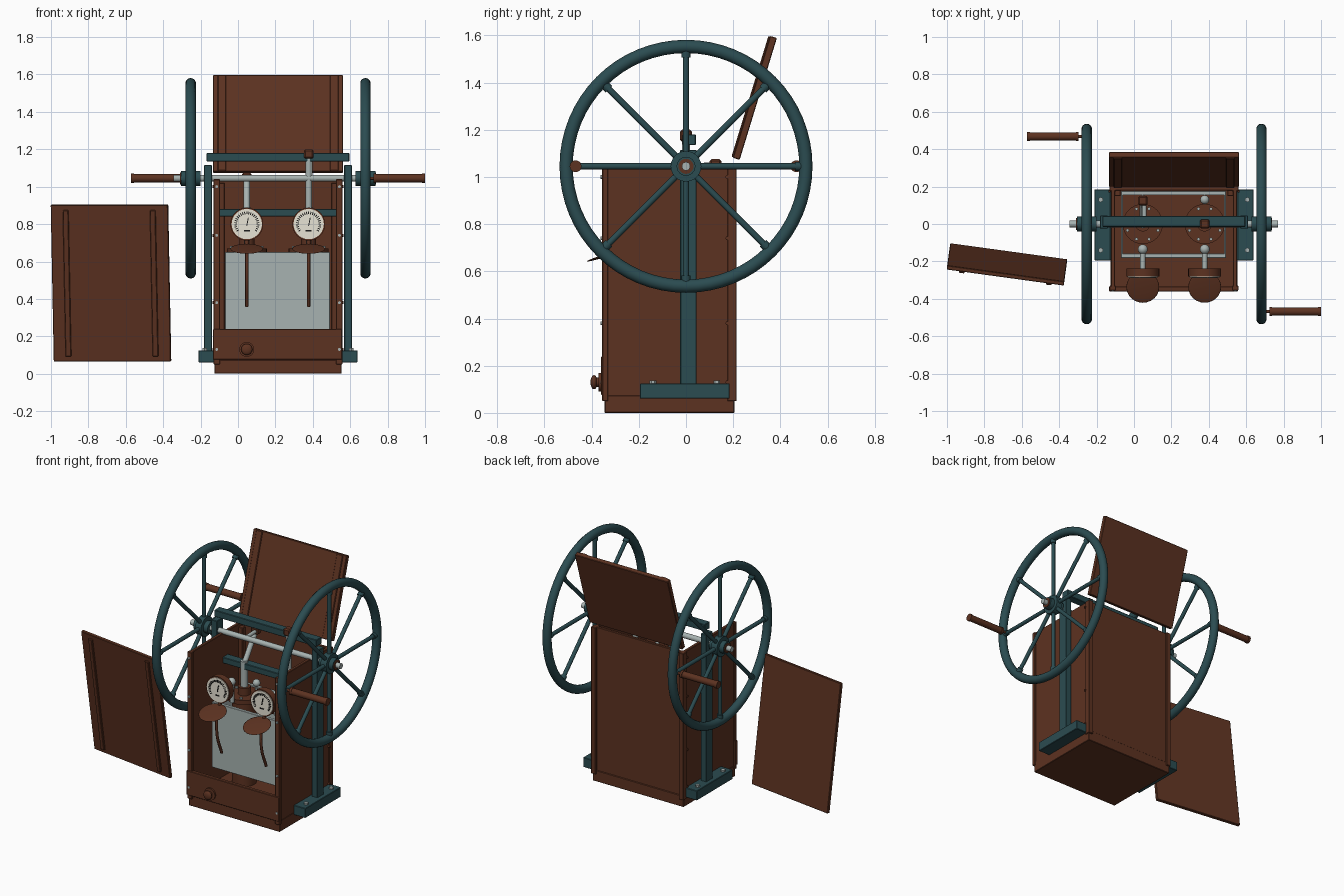
import bpy
import math
from mathutils import Vector

cube = bpy.data.objects.get("Cube")
if cube:
    bpy.data.objects.remove(cube, do_unlink=True)


def material(name, rgb):
    m = bpy.data.materials.new(name)
    m.use_nodes = True
    m.diffuse_color = (*rgb, 1)
    m.node_tree.nodes["Principled BSDF"].inputs["Base Color"].default_value = (*rgb, 1)
    return m


WOOD = material("red brown wood", (0.108, 0.032, 0.015))
TEAL = material("teal iron", (0.024, 0.072, 0.082))
STEEL = material("pale steel", (0.39, 0.45, 0.44))
CREAM = material("cream dial", (0.8, 0.77, 0.66))
BLACK = material("black ink", (0.01, 0.01, 0.01))

CX = 0.214           # cabinet centre line
AXLE = 1.045         # axle height


def finish(name, mat, smooth=True):
    ob = bpy.context.object
    ob.name = name
    ob.data.materials.append(mat)
    if smooth:
        bpy.ops.object.shade_smooth_by_angle(angle=math.radians(40))
    return ob


def block(name, centre, size, mat, rot=(0, 0, 0), bevel=0.003):
    bpy.ops.mesh.primitive_cube_add(size=1, location=centre, rotation=rot)
    ob = bpy.context.object
    ob.scale = size
    bpy.ops.object.transform_apply(location=False, rotation=False, scale=True)
    if bevel:
        mod = ob.modifiers.new("edge", "BEVEL")
        mod.width = bevel
        mod.segments = 1
    return finish(name, mat, False)


def span(name, x, y, z, mat, bevel=0.003):
    lo, hi = zip(x, y, z)
    centre = [(a + b) / 2 for a, b in zip(lo, hi)]
    return block(name, centre, [b - a for a, b in zip(lo, hi)], mat, bevel=bevel)


def rod(name, a, b, r, mat, sides=20):
    a, b = Vector(a), Vector(b)
    d = b - a
    bpy.ops.mesh.primitive_cylinder_add(vertices=sides, radius=r, depth=d.length, location=(a + b) / 2,
                                        rotation=d.to_track_quat("Z", "Y").to_euler())
    return finish(name, mat)


def ball(name, p, r, mat, squash=(1, 1, 1), rot=(0, 0, 0)):
    bpy.ops.mesh.primitive_uv_sphere_add(segments=24, ring_count=12, radius=r, location=p, rotation=rot)
    bpy.context.object.scale = squash
    return finish(name, mat)


# Cabinet: base, back, low front and open top
span("base", (-0.125, 0.553), (-0.345, 0.205), (0, 0.075), WOOD)
span("back_wall", (-0.11, 0.538), (0.18, 0.2), (0.05, 1.04), WOOD)
span("front_drawer", (-0.133, 0.557), (-0.36, -0.335), (0.075, 0.24), WOOD)
rod("drawer_knob_plate", (0.047, -0.37, 0.13), (0.047, -0.355, 0.13), 0.04, WOOD)
rod("drawer_knob_neck", (0.047, -0.39, 0.13), (0.047, -0.36, 0.13), 0.02, WOOD)
ball("drawer_knob", (0.047, -0.39, 0.13), 0.03, WOOD, (1, 0.5, 1))

for side, label in ((-1, "right"), (1, "left")):
    def at(d):
        return CX + side * d

    # Cabinet side with corner strips and screws
    span(label + "_wall", sorted((at(0.315), at(0.337))), (-0.345, 0.205), (0.05, 1.04), WOOD)
    span(label + "_front_strip", sorted((at(0.31), at(0.345))), (-0.355, -0.33), (0.05, 1.04), WOOD)
    span(label + "_back_strip", sorted((at(0.31), at(0.345))), (0.175, 0.215), (0.05, 1.04), WOOD)
    span(label + "_inner_batten", sorted((at(0.285), at(0.318))), (0.15, 0.182), (0.075, 1.02), WOOD)
    for z in (0.13, 0.38, 0.74, 1.0):
        rod("front_screw", (at(0.328), -0.362, z), (at(0.328), -0.35, z), 0.008, STEEL, 10)
        rod("back_screw", (at(0.34), 0.175, z), (at(0.35), 0.175, z), 0.008, WOOD, 10)

    # Iron stand
    span(label + "_foot", sorted((at(0.338), at(0.425))), (-0.195, 0.185), (0.06, 0.125), TEAL)
    span(label + "_post", sorted((at(0.354), at(0.396))), (-0.025, 0.045), (0.12, 1.115), TEAL)
    for y in (-0.14, 0.13):
        rod("foot_bolt", (at(0.392), y, 0.12), (at(0.392), y, 0.137), 0.014, STEEL, 6)

    # Spoked wheel
    wx = at(0.467)
    bpy.ops.mesh.primitive_torus_add(major_segments=64, minor_segments=14, major_radius=0.508,
                                     minor_radius=0.028, location=(wx, 0, AXLE), rotation=(0, math.pi / 2, 0))
    finish(label + "_wheel_rim", TEAL)
    rod(label + "_wheel_hub", (wx - 0.053, 0, AXLE), (wx + 0.053, 0, AXLE), 0.04, TEAL, 24)
    rod(label + "_hub_disc", (wx - 0.022, 0, AXLE), (wx + 0.022, 0, AXLE), 0.065, TEAL, 24)
    rod(label + "_hub_washer", (at(0.515), 0, AXLE), (at(0.525), 0, AXLE), 0.032, WOOD, 24)
    for i in range(8):
        a = i * math.pi / 4
        d = Vector((0, math.cos(a), math.sin(a)))
        c = Vector((wx, 0, AXLE))
        rod("spoke", c + d * 0.03, c + d * 0.5, 0.013, TEAL, 12)
        rod("spoke_collar", c + d * 0.462, c + d * 0.49, 0.019, TEAL, 12)

    # Turned handle on the rim end of a spoke
    hy = -side * 0.468
    ends = [at(v) for v in (0.51, 0.786)]
    rod(label + "_handle_pin", (wx, hy, AXLE), (ends[0], hy, AXLE), 0.008, WOOD)
    rod(label + "_handle", (ends[0], hy, AXLE), (ends[1], hy, AXLE), 0.022, WOOD)
    for x, step in zip(ends, (side, -side)):
        rod("handle_collar", (x, hy, AXLE), (x + step * 0.015, hy, AXLE), 0.025, WOOD)

# Cross bars and axle
span("top_bar", (-0.168, 0.595), (-0.015, 0.042), (1.135, 1.18), TEAL)
span("guide_bar", (-0.11, 0.538), (-0.018, 0.04), (0.84, 0.88), TEAL)
rod("axle", (-0.345, 0, AXLE), (0.77, 0, AXLE), 0.018, STEEL)

# Water tank standing clear of the cabinet floor
for y in (-0.17, 0.165):
    span("tank_long_wall", (-0.07, 0.492), (y - 0.011, y + 0.011), (0.21, 0.65), STEEL, 0.002)
for x in (-0.065, 0.487):
    span("tank_end_wall", (x - 0.005, x + 0.005), (-0.17, 0.165), (0.21, 0.65), STEEL, 0.002)

# Two pumps, each with a gauge, crank, dish and hose
for x, pin in ((0.047, (0.125, 1.05)), (0.378, (0, 1.175))):
    rod("pump_cylinder", (x, 0, 0.07), (x, 0, 0.66), 0.075, WOOD, 28)
    rod("pump_flange", (x, 0, 0.64), (x, 0, 0.67), 0.107, WOOD, 32)
    rod("pump_gland", (x, 0, 0.66), (x, 0, 0.72), 0.04, WOOD)
    for i in range(8):
        a = (i + 0.5) * math.pi / 4
        bx, by = x + 0.088 * math.cos(a), 0.088 * math.sin(a)
        rod("flange_bolt", (bx, by, 0.66), (bx, by, 0.682), 0.009, STEEL, 6)
    rod("piston_guide", (x, 0, 0.7), (x, 0, 0.89), 0.023, STEEL)
    rod("connecting_rod", (x, 0, 0.87), (x, *pin), 0.017, STEEL)
    rod("crank_arm", (x + 0.008, 0, AXLE), (x + 0.008, *pin), 0.012, STEEL)
    block("crank_bearing", (x, *pin), (0.05, 0.05, 0.05), WOOD, bevel=0.008)
    ball("rear_valve", (x, 0.13, 0.69), 0.024, STEEL)

    # Gauge pipe and dial
    rod("gauge_riser", (x, -0.13, 0.66), (x, -0.13, 0.8), 0.014, STEEL)
    ball("gauge_elbow", (x, -0.135, 0.8), 0.026, STEEL)
    rod("gauge_pipe", (x, -0.25, 0.8), (x, -0.13, 0.8), 0.014, STEEL)
    rod("gauge_case", (x, -0.28, 0.8), (x, -0.237, 0.8), 0.088, WOOD, 36)
    rod("gauge_face", (x, -0.285, 0.8), (x, -0.278, 0.8), 0.081, CREAM, 36)
    for i in range(25):
        a = math.radians(-125 + i * 250 / 24)
        p = (x + 0.06 * math.sin(a), -0.286, 0.8 + 0.06 * math.cos(a))
        block("gauge_tick", p, (0.005, 0.004, 0.014), BLACK, (0, a, 0), 0)
    block("gauge_needle", (x + 0.004, -0.287, 0.812), (0.005, 0.004, 0.045), BLACK, (0, 0.2, 0), 0)
    block("gauge_zero_bar", (x, -0.286, 0.764), (0.032, 0.004, 0.007), BLACK, bevel=0)

    # Tilted dish with hanging hose
    ball("dish", (x, -0.337, 0.668), 0.088, WOOD, (1, 1, 0.07), (0.3, 0, 0))
    rod("dish_bracket", (x, -0.26, 0.69), (x, -0.255, 0.74), 0.012, WOOD)
    curve = bpy.data.curves.new("hose", "CURVE")
    curve.dimensions = "3D"
    curve.bevel_depth = 0.009
    curve.bevel_resolution = 2
    curve.use_fill_caps = True
    spline = curve.splines.new("BEZIER")
    path = ((x, -0.29, 0.68), (x, -0.29, 0.5), (x, -0.24, 0.36))
    spline.bezier_points.add(len(path) - 1)
    for bp, p in zip(spline.bezier_points, path):
        bp.co = p
        bp.handle_left_type = bp.handle_right_type = "AUTO"
    curve.materials.append(WOOD)
    bpy.context.collection.objects.link(bpy.data.objects.new("hose", curve))


def boarded_panel(name, centre, size, rot, offset, batten, length):
    """Flat board with two battens on its front face."""
    board = block(name, centre, size, WOOD, rot)
    for s in (-1, 1):
        b = block(name + "_batten", (s * offset, -size[1] / 2, 0), (batten[0], batten[1] * 2, length), WOOD)
        b.parent = board


# Raised lid and removed door
boarded_panel("lid", (CX, 0.292, 1.335), (0.695, 0.03, 0.54),
              (math.radians(-17), 0, 0), 0.3, (0.045, 0.007), 0.535)
boarded_panel("loose_door", (-0.679, -0.216, 0.485), (0.632, 0.022, 0.845),
              (math.radians(8.2), 0, math.radians(-7.8)), 0.235, (0.03, 0.012), 0.79)
